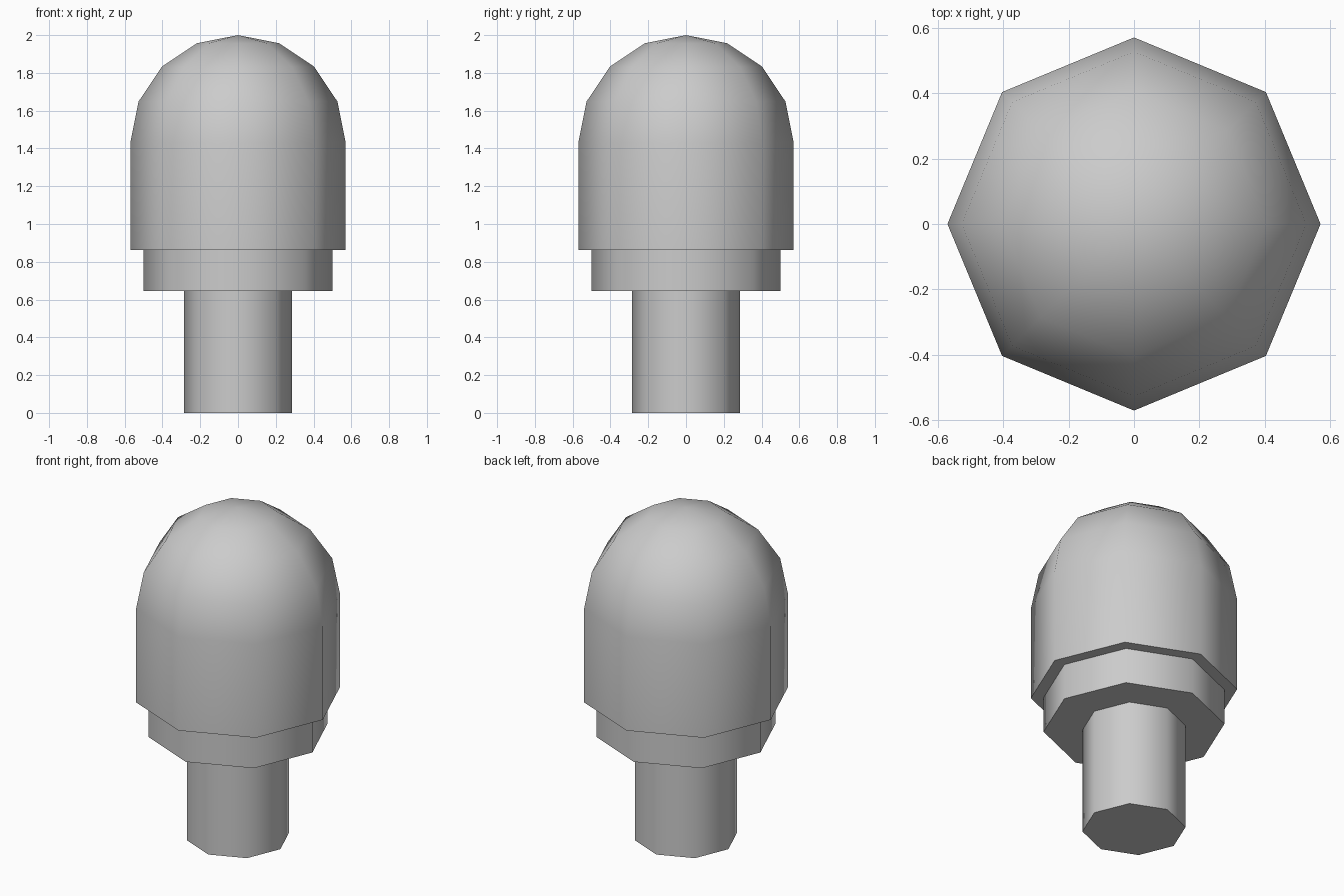
import bpy
import bmesh
from math import cos, sin, pi, radians

SIDES = 8

cube = bpy.data.objects.get("Cube")
if cube:
    bpy.data.objects.remove(cube, do_unlink=True)

grey = bpy.data.materials.new("plain_grey")
grey.use_nodes = True
colour = (0.6, 0.6, 0.6, 1.0)
grey.diffuse_color = colour
grey.node_tree.nodes["Principled BSDF"].inputs["Base Color"].default_value = colour


def lathe(name, profile):
    """Turn (radius, height) points around z; radius 0 makes a pole, open ends are capped."""
    bm = bmesh.new()
    rings = []
    for r, z in profile:
        count = SIDES if r > 0 else 1
        rings.append([bm.verts.new((r * cos(2 * pi * i / SIDES), r * sin(2 * pi * i / SIDES), z))
                      for i in range(count)])
    for low, high in zip(rings, rings[1:]):
        for i in range(SIDES):
            j = (i + 1) % SIDES
            if len(high) == 1:
                bm.faces.new((low[i], low[j], high[0]))
            else:
                bm.faces.new((low[i], low[j], high[j], high[i]))
    bm.faces.new(rings[0][::-1])
    if len(rings[-1]) > 1:
        bm.faces.new(rings[-1])
    mesh = bpy.data.meshes.new(name)
    bm.to_mesh(mesh)
    bm.free()
    mesh.materials.append(grey)
    obj = bpy.data.objects.new(name, mesh)
    bpy.context.collection.objects.link(obj)
    bpy.ops.object.select_all(action='DESELECT')
    obj.select_set(True)
    bpy.context.view_layer.objects.active = obj
    bpy.ops.object.shade_smooth_by_angle(angle=radians(60))
    return obj


# Stem and collar
lathe("stem", [(0.285, 0), (0.285, 0.645)])
lathe("collar", [(0.5, 0.645), (0.5, 0.862)])

# Domed head: straight wall, then a quarter-circle dome in four steps
R = 0.57
dome = [(R * cos(k * pi / 8), 2 - R + R * sin(k * pi / 8)) for k in range(4)]
lathe("domed_head", [(R, 0.862)] + dome + [(0, 2)])
